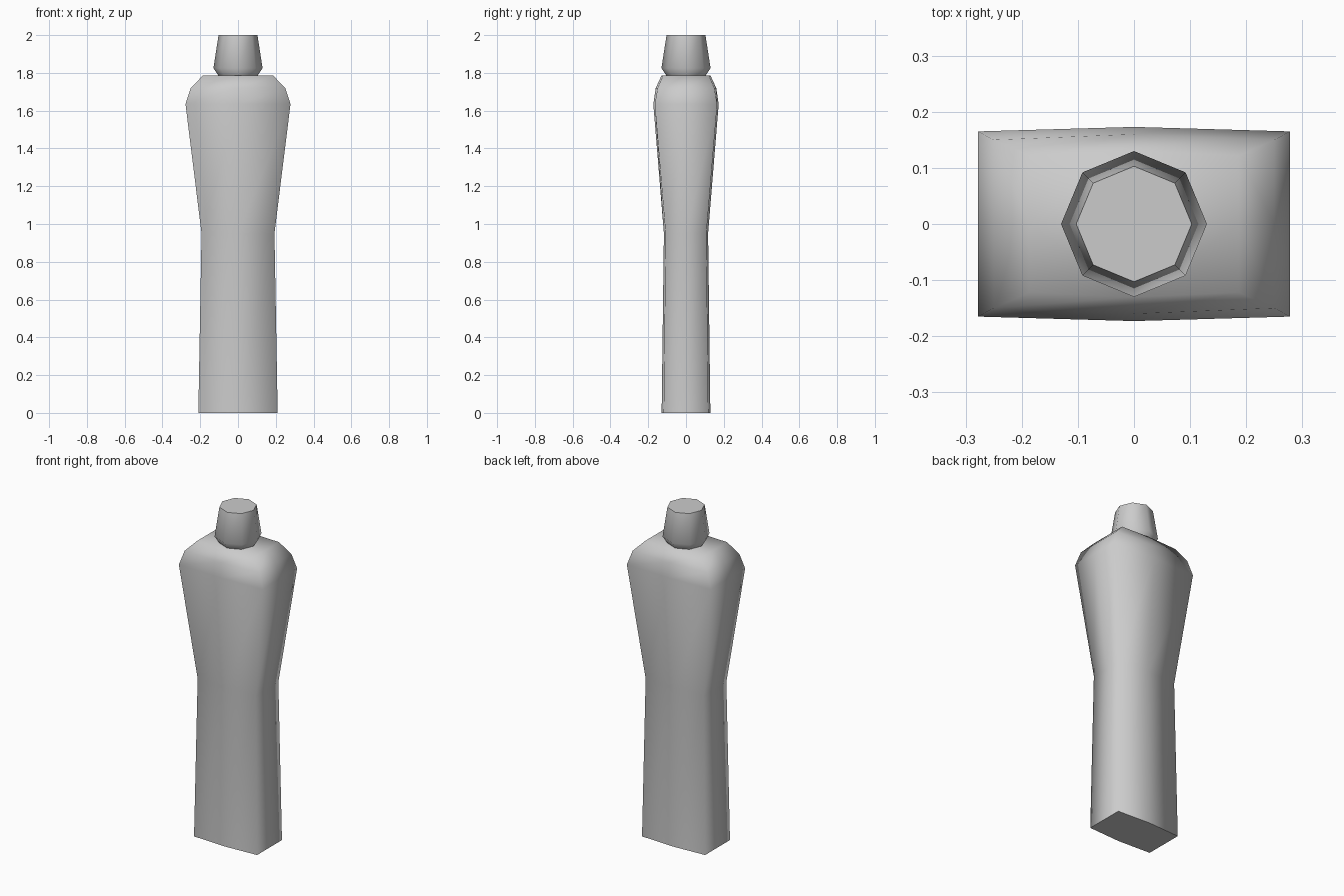
import bpy, bmesh, math

cube = bpy.data.objects.get("Cube")
if cube:
    bpy.data.objects.remove(cube, do_unlink=True)

grey = bpy.data.materials.new("plain grey")
grey.use_nodes = True
colour = (0.6, 0.6, 0.6, 1)
grey.diffuse_color = colour
grey.node_tree.nodes["Principled BSDF"].inputs["Base Color"].default_value = colour


def loft(name, rings, sharp_heights):
    """Skin a stack of rings, cap both ends and shade smooth."""
    bm = bmesh.new()
    loops = [[bm.verts.new(p) for p in ring] for ring in rings]
    for low, high in zip(loops, loops[1:]):
        for i in range(len(low)):
            j = (i + 1) % len(low)
            bm.faces.new((low[i], low[j], high[j], high[i]))
    bm.faces.new(loops[0][::-1])
    bm.faces.new(loops[-1])
    for face in bm.faces:
        face.smooth = True
    # Keep the rims of the flat ends crisp
    for edge in bm.edges:
        if any(all(abs(v.co.z - z) < 0.001 for v in edge.verts) for z in sharp_heights):
            edge.smooth = False
    mesh = bpy.data.meshes.new(name)
    bm.to_mesh(mesh)
    bm.free()
    mesh.materials.append(grey)
    obj = bpy.data.objects.new(name, mesh)
    bpy.context.collection.objects.link(obj)
    return obj


def body_ring(z, x, y_corner, y_middle):
    """Rectangle whose front and back bow out in the middle."""
    half = [(x, -y_corner, z), (x, 0, z), (x, y_corner, z), (0, y_middle, z)]
    return half + [(-px, -py, z) for px, py, _ in half]


def cap_ring(z, r, sides=8):
    turns = [math.tau * i / sides for i in range(sides)]
    return [(r * math.cos(a), r * math.sin(a), z) for a in turns]


# Bottle body: foot, waist, shoulder, neck
loft("bottle_body", [
    body_ring(0, 0.21, 0.118, 0.129),
    body_ring(0.95, 0.193, 0.108, 0.117),
    body_ring(1.635, 0.278, 0.165, 0.173),
    body_ring(1.72, 0.25, 0.15, 0.16),
    body_ring(1.785, 0.187, 0.122, 0.13),
], [0])

# Tapered eight-sided cap
loft("bottle_cap", [
    cap_ring(1.78, 0.1),
    cap_ring(1.825, 0.13),
    cap_ring(2.0, 0.103),
], [1.78, 2.0])
